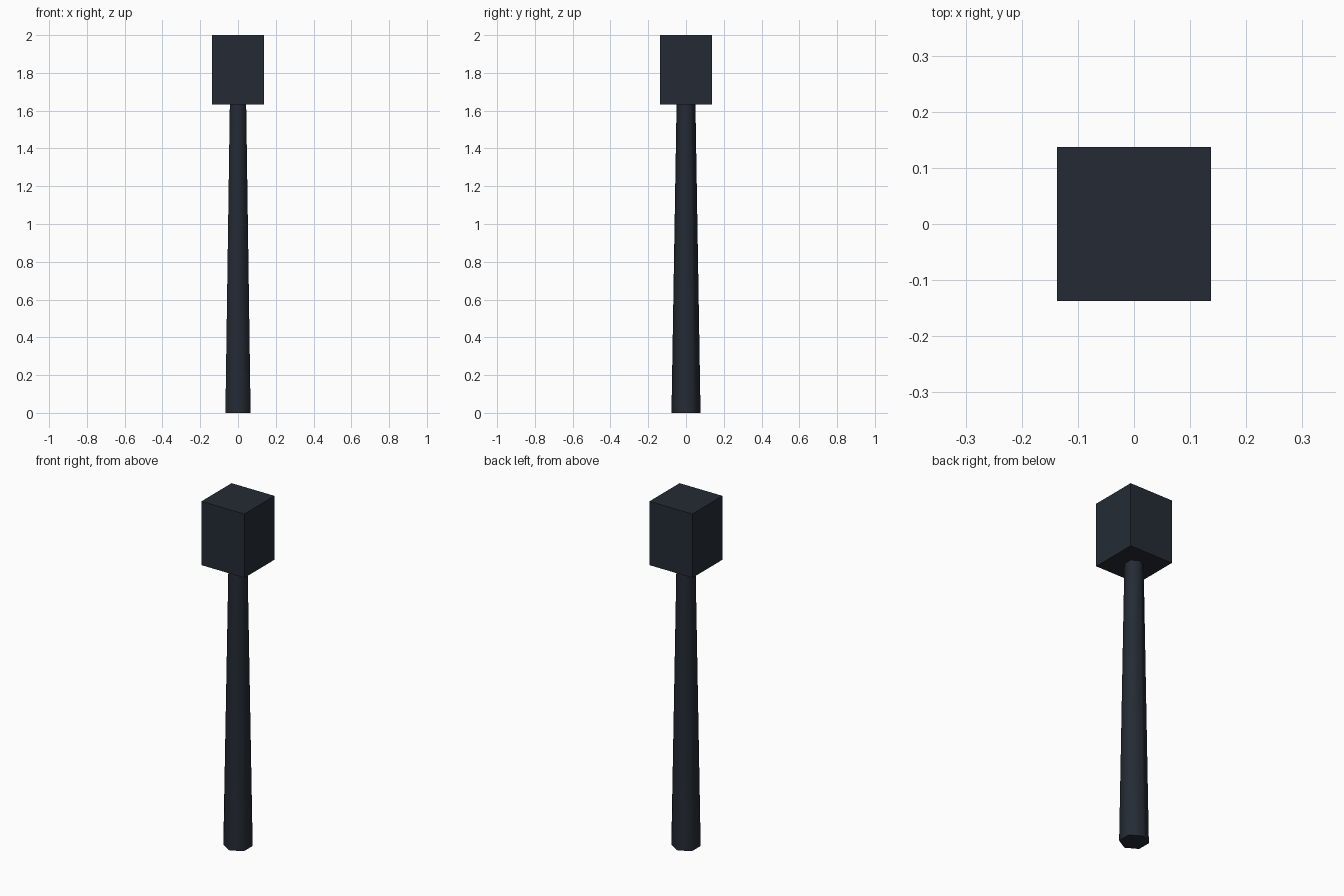
import bpy, bmesh, math

if "Cube" in bpy.data.objects:
    bpy.data.objects.remove(bpy.data.objects["Cube"])

dark = bpy.data.materials.new("dark_slate")
dark.diffuse_color = (0.018, 0.024, 0.035, 1)
dark.use_nodes = True
dark.node_tree.nodes["Principled BSDF"].inputs["Base Color"].default_value = dark.diffuse_color


def prism(name, sides, r_low, r_high, z_low, z_high, turn, smooth_angle):
    """Capped, tapered column with its first corner at the given angle."""
    bm = bmesh.new()
    rings = []
    for r, z in ((r_low, z_low), (r_high, z_high)):
        angles = [turn + math.tau * i / sides for i in range(sides)]
        rings.append([bm.verts.new((r * math.cos(a), r * math.sin(a), z)) for a in angles])
    low, high = rings
    for i in range(sides):
        j = (i + 1) % sides
        bm.faces.new((low[i], low[j], high[j], high[i]))
    bm.faces.new(low[::-1])
    bm.faces.new(high)
    mesh = bpy.data.meshes.new(name)
    bm.to_mesh(mesh)
    bm.free()
    mesh.materials.append(dark)
    obj = bpy.data.objects.new(name, mesh)
    bpy.context.collection.objects.link(obj)
    if smooth_angle:
        bpy.ops.object.select_all(action='DESELECT')
        obj.select_set(True)
        bpy.context.view_layer.objects.active = obj
        bpy.ops.object.shade_smooth_by_angle(angle=math.radians(smooth_angle))
    return obj


# Six-sided tapered handle, corners pointing along y
prism("handle", 6, 0.077, 0.05, 0, 1.632, math.pi / 2, 65)

# Square block head
half = 0.137
prism("head_block", 4, half * math.sqrt(2), half * math.sqrt(2), 1.632, 2, math.pi / 4, 0)
